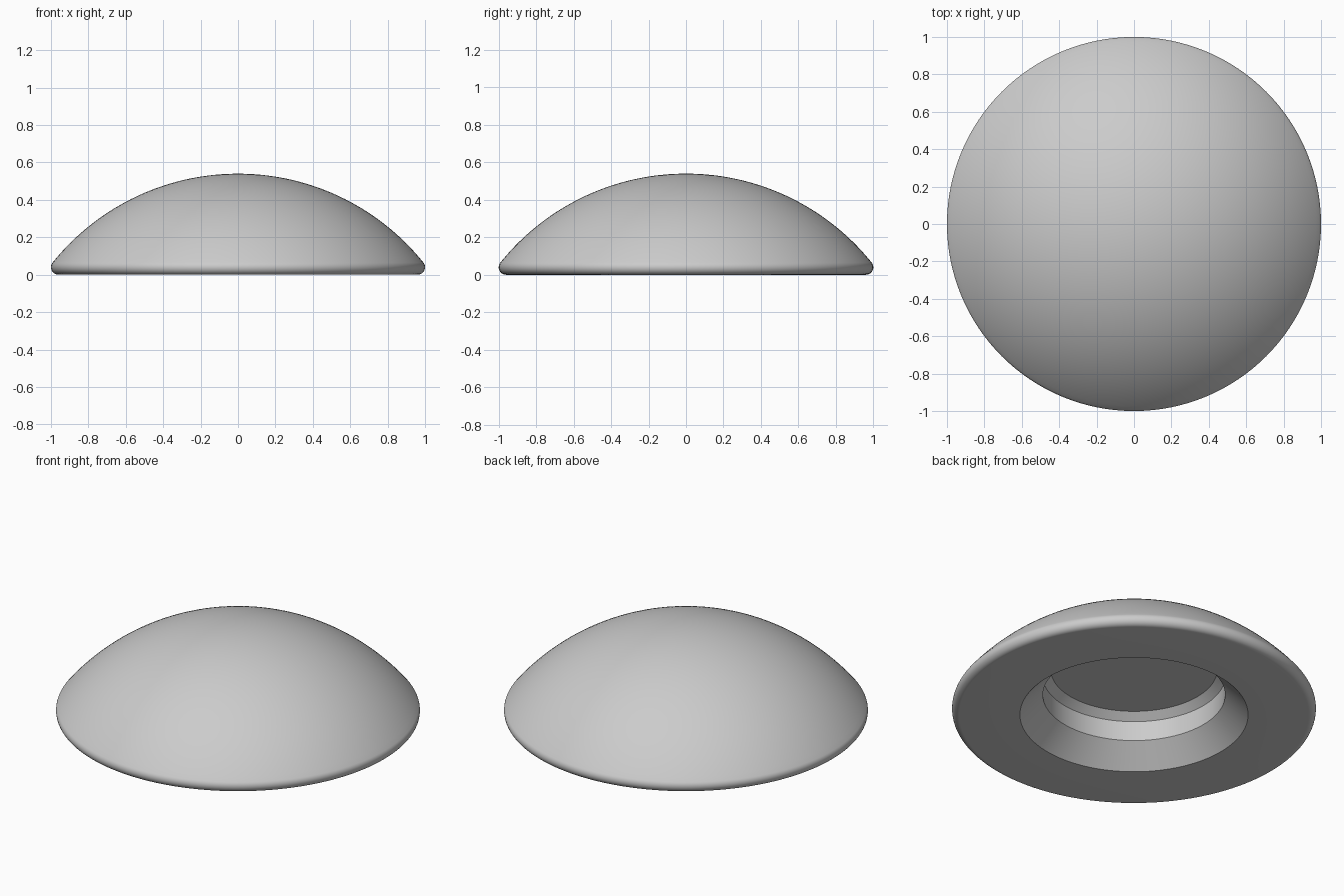
import bpy
import bmesh
from math import radians, sin, cos, atan2, pi

cube = bpy.data.objects.get("Cube")
if cube:
    bpy.data.objects.remove(cube, do_unlink=True)

SEGMENTS = 128
HEIGHT = 0.54
FILLET = 0.04

# Dome sphere that passes through the apex and is tangent to the rim fillet
rim = 1 - FILLET
dome = (rim**2 + (HEIGHT - FILLET)**2 - FILLET**2) / (2 * (HEIGHT - 2 * FILLET))
dome_z = HEIGHT - dome
tangent = atan2(rim, FILLET - dome_z)  # angle from the vertical axis


def arc(r, z, radius, start, end, steps):
    """Points on an arc, with angles measured from straight up."""
    angles = [start + (end - start) * i / steps for i in range(steps + 1)]
    return [(r + radius * sin(a), z + radius * cos(a)) for a in angles]


# Half profile: domed top, rounded rim, then the stepped recess underneath
profile = arc(0, dome_z, dome, 0, tangent, 40)
profile += arc(rim, FILLET, FILLET, tangent, pi, 14)[1:]
profile += [(0.627, 0), (0.501, 0.125), (0.501, 0.245), (0.457, 0.285), (0, 0.285)]

# Revolve the profile around the vertical axis
bm = bmesh.new()
verts = [bm.verts.new((r, 0, z)) for r, z in profile]
edges = [bm.edges.new(pair) for pair in zip(verts, verts[1:])]
bmesh.ops.spin(bm, geom=verts + edges, cent=(0, 0, 0), axis=(0, 0, 1),
               angle=2 * pi, steps=SEGMENTS, use_merge=True)
bmesh.ops.remove_doubles(bm, verts=bm.verts, dist=0.0001)
bmesh.ops.recalc_face_normals(bm, faces=bm.faces)
mesh = bpy.data.meshes.new("domed_knob")
bm.to_mesh(mesh)
bm.free()

knob = bpy.data.objects.new("domed_knob", mesh)
bpy.context.collection.objects.link(knob)

# Plain grey
grey = bpy.data.materials.new("light_grey")
grey.use_nodes = True
color = (0.6, 0.6, 0.6, 1)
grey.diffuse_color = color
grey.node_tree.nodes["Principled BSDF"].inputs["Base Color"].default_value = color
mesh.materials.append(grey)

# Smooth curves with crisp recess edges
bpy.context.view_layer.objects.active = knob
knob.select_set(True)
bpy.ops.object.shade_smooth_by_angle(angle=radians(30))
